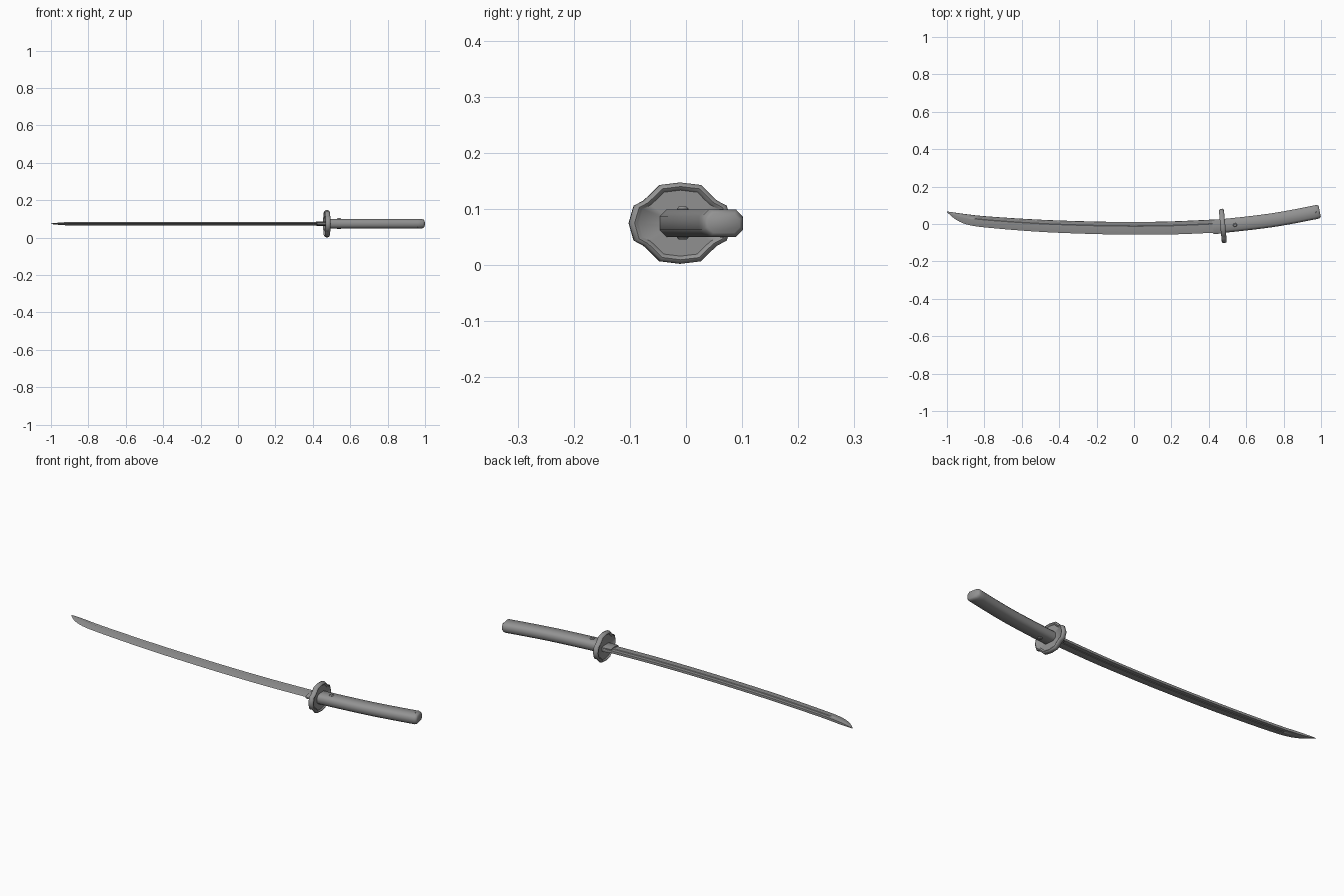
import bpy, bmesh, math
from mathutils import Vector

if "Cube" in bpy.data.objects:
    bpy.data.objects.remove(bpy.data.objects["Cube"])

ZC = 0.0745  # height of the sword's centre plane
GREY = bpy.data.materials.new("dark_grey")
GREY.diffuse_color = (.29, .29, .29, 1)
GREY.use_nodes = True
GREY.node_tree.nodes["Principled BSDF"].inputs["Base Color"].default_value = GREY.diffuse_color


def loft(name, rings, smooth=30):
    """Skin a list of equal-length point rings and cap both ends."""
    bm = bmesh.new()
    rows = [[bm.verts.new(p) for p in ring] for ring in rings]
    n = len(rows[0])
    for a, b in zip(rows, rows[1:]):
        for i in range(n):
            j = (i + 1) % n
            bm.faces.new((a[i], a[j], b[j], b[i]))
    bm.faces.new(rows[0][::-1])
    bm.faces.new(rows[-1])
    bmesh.ops.recalc_face_normals(bm, faces=bm.faces)
    me = bpy.data.meshes.new(name)
    bm.to_mesh(me)
    bm.free()
    me.materials.append(GREY)
    ob = bpy.data.objects.new(name, me)
    bpy.context.collection.objects.link(ob)
    bpy.ops.object.select_all(action='DESELECT')
    bpy.context.view_layer.objects.active = ob
    ob.select_set(True)
    bpy.ops.object.shade_smooth_by_angle(angle=math.radians(smooth))
    return ob


def curve(pts, x):
    """Smooth interpolation through (x, y) points."""
    k = max(i for i in range(len(pts) - 1) if i == 0 or pts[i][0] <= x)

    def slope(i):
        a, b = pts[max(i - 1, 0)], pts[min(i + 1, len(pts) - 1)]
        return (b[1] - a[1]) / (b[0] - a[0])
    (x0, y0), (x1, y1) = pts[k], pts[k + 1]
    h = x1 - x0
    t = (x - x0) / h
    return ((2*t**3 - 3*t*t + 1) * y0 + (t**3 - 2*t*t + t) * h * slope(k)
            + (3*t*t - 2*t**3) * y1 + (t**3 - t*t) * h * slope(k + 1))


# Blade: edge and spine curves, with a grooved diamond section between them
SPINE = [(-1, .067), (-.9, .053), (-.8, .042), (-.5, .023), (-.2, .013),
         (0, .011), (.2, .014), (.47, .026)]
EDGE = [(-1, .064), (-.97, .036), (-.93, .011), (-.88, -.006), (-.8, -.018),
        (-.5, -.042), (-.2, -.054), (0, -.057), (.2, -.056), (.47, -.045)]
# (fraction edge to spine, half thickness, thickness inside the groove)
SECTION = [(.58, .0088, .0088), (.66, .0084, .0084), (.70, .0082, .006),
           (.85, .0072, .006), (.89, .007, .007), (.98, .006, .006)]


def blade_ring(x):
    lo, hi = curve(EDGE, x), curve(SPINE, x)
    taper = min(1, .12 + ((x + 1) / .10) ** .7)
    deep = min(1, max(0, (x + .89) / .02))
    side = [(v, (a + (b - a) * deep) * taper) for v, a, b in SECTION]
    pts = [(0, 0)] + side + [(1, 0)] + [(v, -w) for v, w in reversed(side)]
    return [(x, lo + (hi - lo) * v, ZC + w) for v, w in pts]


xs = [-1, -.99, -.975, -.96, -.945, -.93, -.91, -.89, -.87, -.84]
xs += [-.8 + 1.27 * i / 24 for i in range(25)]
loft("blade", [blade_ring(x) for x in xs])


# Frames along the handle's curved axis
AXIS = [(.40, -.017), (.5, -.008), (.62, .005), (.75, .022), (.88, .045), (1.0, .069)]


def place(x, pts, dx=0):
    """Put (side, up) points square to the axis at x."""
    e = .005
    s = (curve(AXIS, x + e) - curve(AXIS, x - e)) / (2 * e)
    d = Vector((1, s, 0)).normalized()
    n = Vector((-d.y, d.x, 0))
    c = Vector((x, curve(AXIS, x), ZC)) + d * dx
    return [c + n * u + Vector((0, 0, w)) for u, w in pts]


def chamfered(a, b, c):
    return [(a, b - c), (a - c, b), (c - a, b), (-a, b - c),
            (-a, c - b), (c - a, -b), (a - c, -b), (a, c - b)]


# Blade collar just ahead of the guard
collar = [(-.039, .003), (-.03, .009), (.012, .0125), (.034, .010),
          (.034, -.010), (.012, -.0125), (-.03, -.009), (-.039, -.003)]
loft("blade_collar", [place(x, [(u * k, w * k) for u, w in collar])
                      for x, k in ((.42, .93), (.425, 1), (.475, 1.03))])

# Guard: four-lobed plate with a raised rounded rim
quarter = [(.092, 0), (.083, .031), (.066, .040), (.055, .050), (.037, .068), (0, .0725)]
outline = (quarter + [(-u, w) for u, w in quarter[-2::-1]]
           + [(-u, -w) for u, w in quarter[1:]] + [(u, -w) for u, w in quarter[-2:0:-1]])
half = [(.2, .007), (.81, .007), (.85, .011), (.90, .0135), (.96, .011), (1, .005)]
steps = [(k, -d) for k, d in half] + [(k, d) for k, d in reversed(half)]
loft("guard", [place(.475, [(u * k, w * k) for u, w in outline], d) for k, d in steps], 50)

# Handle with chamfered sides
loft("handle", [place(x, chamfered(.037, .0245, .0125))
                for x in [.478] + [.50 + .46 * i / 12 for i in range(13)]], 50)

# Pommel cap with a bevelled end
cap = [(.955, .0372, .0245), (.980, .037, .0245), (.989, .034, .0215), (.993, .029, .017)]
loft("pommel_cap", [place(x, chamfered(a, b, .0125 if a > .03 else .010)) for x, a, b in cap], 50)


# Pegs through the handle
def peg(name, x, u, r, h):
    c = place(x, [(u, 0)])[0]
    loft(name, [[c + Vector((r * k * math.cos(t * math.tau / 10),
                             r * k * math.sin(t * math.tau / 10), z)) for t in range(10)]
                for k, z in ((.65, -h), (1, -h + .004), (1, h - .004), (.65, h))])


peg("handle_peg", .54, -.002, .011, .0295)
peg("pommel_peg", .972, 0, .005, .0252)
